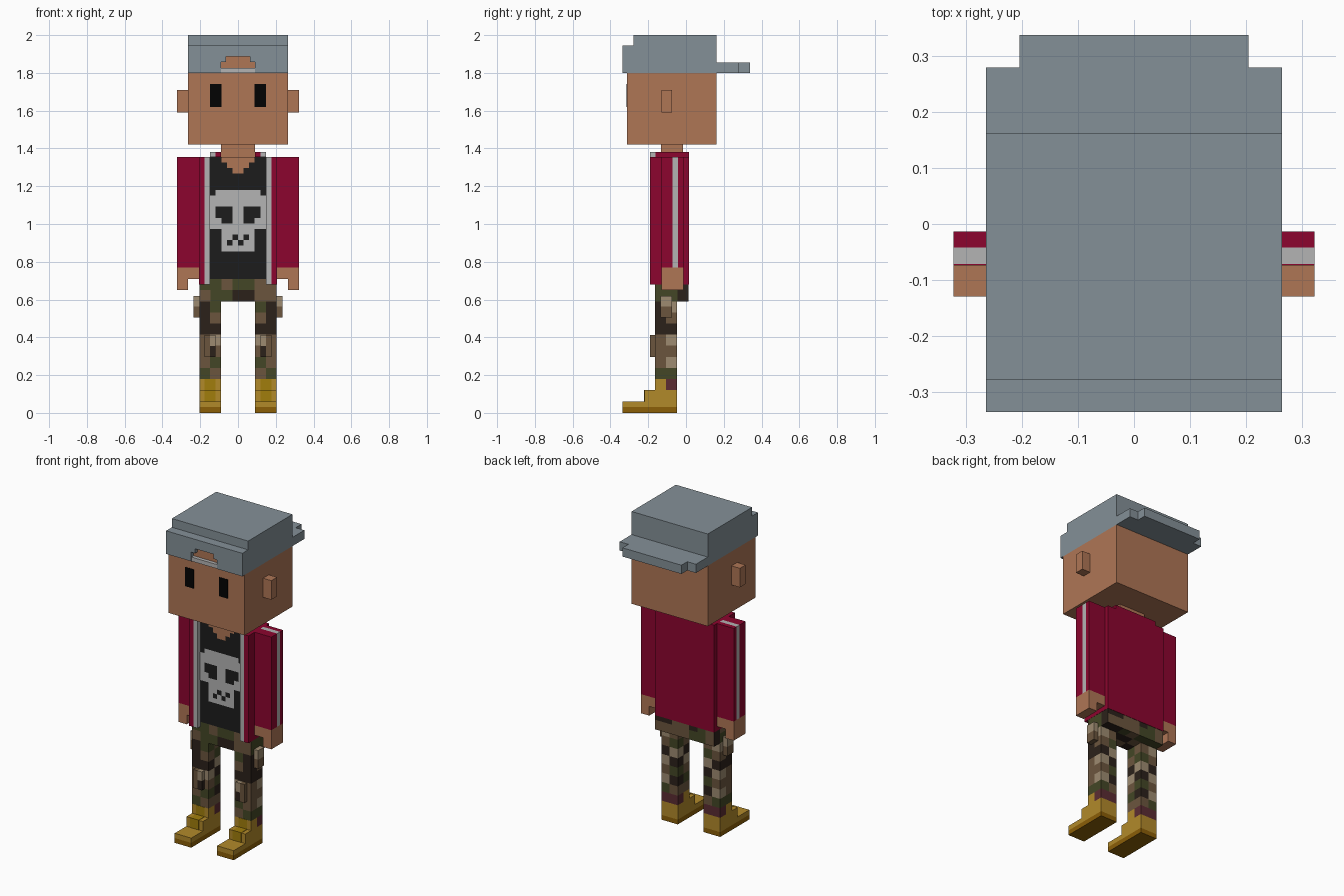
import bpy, bmesh, random
from mathutils import Vector

if "Cube" in bpy.data.objects:
    bpy.data.objects.remove(bpy.data.objects["Cube"])

random.seed(4)
HEX = dict(skin="AD7556", cap="838F96", light="B2B2B2", jacket="8B0D32", shirt="222222",
           gold="B0882E", tongue="A07D14", sole="8A5F10", sock="5C3036", eye="0A0A0A",
           g="45482A", b="6B5640", k="2F2620", t="9C8A70")
mats = {}


def mat(key):
    if key not in mats:
        m = bpy.data.materials.new("colour_" + key)
        rgb = [(int(HEX[key][i:i + 2], 16) / 255) ** 2.2 for i in (0, 2, 4)]
        m.diffuse_color = (*rgb, 1)
        m.use_nodes = True
        m.node_tree.nodes["Principled BSDF"].inputs["Base Color"].default_value = m.diffuse_color
        mats[key] = m
    return mats[key]


def finish(name, quads):
    """Turn a list of (points, colour key) into an object."""
    bm = bmesh.new()
    keys = []
    for pts, key in quads:
        if key not in keys:
            keys.append(key)
        f = bm.faces.new([bm.verts.new(p) for p in pts])
        f.material_index = keys.index(key)
    bmesh.ops.remove_doubles(bm, verts=bm.verts, dist=1e-4)
    bmesh.ops.recalc_face_normals(bm, faces=bm.faces)
    me = bpy.data.meshes.new(name)
    bm.to_mesh(me)
    bm.free()
    for key in keys:
        me.materials.append(mat(key))
    ob = bpy.data.objects.new(name, me)
    bpy.context.collection.objects.link(ob)


def block(name, x, y, z, colour, cells=(1, 1, 1), s=1):
    """Box whose outside is split in cells; colour is a key or f(i, j, k)."""
    lo, hi = Vector((x[0], y[0], z[0])), Vector((x[1], y[1], z[1]))
    quads = []
    for a in range(3):
        u, v = (a + 1) % 3, (a + 2) % 3
        for end in (0, 1):
            for i in range(cells[u]):
                for j in range(cells[v]):
                    idx = [0, 0, 0]
                    idx[a], idx[u], idx[v] = end * (cells[a] - 1), i, j
                    pts = []
                    for du, dv in ((0, 0), (1, 0), (1, 1), (0, 1)):
                        p = [0, 0, 0]
                        p[a] = hi[a] if end else lo[a]
                        p[u] = lo[u] + (hi[u] - lo[u]) * (i + du) / cells[u]
                        p[v] = lo[v] + (hi[v] - lo[v]) * (j + dv) / cells[v]
                        pts.append((p[0] * s, p[1], p[2]))
                    quads.append((pts, colour(*idx) if callable(colour) else colour))
    finish(name, quads)


def prism(name, outline, d, axis, colour):
    """Extrude an outline along y (axis 1, outline in xz) or z (axis 2, outline in xy)."""
    def at(p, h):
        return (p[0], h, p[1]) if axis == 1 else (p[0], p[1], h)
    n = len(outline)
    quads = [([at(p, h) for p in outline], colour) for h in d]
    for i in range(n):
        p, q = outline[i], outline[(i + 1) % n]
        quads.append(([at(p, d[0]), at(q, d[0]), at(q, d[1]), at(p, d[1])], colour))
    finish(name, quads)


def print_panel(name, rows, top, y, colour, px=0.0295):
    """Flat pixel pattern facing the front, centred on x = 0."""
    quads = []
    for r, row in enumerate(rows):
        for c, ch in enumerate(row):
            if ch == "#":
                x, z = (c - len(row) / 2) * px, top - r * px
                quads.append(([(x, y, z - px), (x + px, y, z - px), (x + px, y, z), (x, y, z)], colour))
    finish(name, quads)


def mirrored(pts):
    return pts + [(-x, h) for x, h in reversed(pts)]


# head and neck
block("head", (-.265, .265), (-.312, .162), (1.42, 1.8), "skin")
block("forehead", (-.1, .1), (-.312, -.28), (1.8, 1.9), "skin")
block("neck", (-.09, .09), (-.132, -.016), (1.34, 1.42), "skin")

# backwards cap
block("cap_band", (-.265, .265), (-.309, .162), (1.8, 1.945), "cap")
block("cap_crown", (-.265, .265), (-.278, .162), (1.945, 2), "cap")
prism("cap_front", mirrored([(.09, 1.8), (.265, 1.8), (.265, 1.945)])[:3] +
      [(-.265, 1.945), (-.265, 1.8), (-.09, 1.8), (-.09, 1.857), (-.064, 1.857),
       (-.064, 1.886), (.064, 1.886), (.064, 1.857), (.09, 1.857)], (-.336, -.309), 1, "cap")
block("cap_strap", (-.09, .09), (-.334, -.312), (1.8, 1.826), "light")
prism("cap_brim", mirrored([(.265, .162), (.265, .28), (.205, .28), (.205, .338)]),
      (1.8, 1.855), 2, "cap")

# torso
block("jacket_back", (-.206, .206), (-.13, .015), (.68, 1.355), "jacket")
block("shirt", (-.148, .148), (-.163, -.13), (.71, 1.355), "shirt")
block("collar_back", (-.09, .09), (-.016, .015), (1.355, 1.38), "jacket")
print_panel("neckline", ["######", ".####.", "..##.."], 1.355, -.165, "skin")
print_panel("shirt_print", [".########.", "##########", "##########", "#...##...#",
                            "#...##...#", "##..##..##", "##########", "..######..",
                            "..##.#.#..", "..#.#.##..", "..######.."], 1.18, -.165, "light")

# camouflage hips
block("hips", (-.205, .205), (-.163, .013), (.59, .71),
      lambda i, j, k: random.choice("ggbkkb"), (7, 3, 2))

# leg layers from the top: front outer, front inner, back outer, back inner
LAYERS = ["kgtb", "kbbg", "kkkt", "bttk", "bbbg", "bgtk", "gbgb"]


def leg_colour(i, j, k):
    return LAYERS[6 - k][(1 - i) + 2 * j]


for s, side in ((1, "right"), (-1, "left")):
    def part(name, x, y, z, colour, cells=(1, 1, 1)):
        block(side + "_" + name, x, y, z, colour, cells, s)

    # face
    part("ear", (.265, .323), (-.13, -.073), (1.59, 1.71), "skin")
    part("eye", (.088, .148), (-.314, -.311), (1.62, 1.74), "eye")

    # jacket front with striped edge, collar
    part("jacket_front", (.148, .206), (-.191, -.13), (.68, 1.355),
         lambda i, j, k: "light" if i == 0 else "jacket", (2, 1, 1))
    part("collar", (.09, .148), (-.191, .015), (1.355, 1.38),
         lambda i, j, k: "light" if i == 1 and j == 0 else "jacket", (2, 7, 1))

    # arm
    part("sleeve", (.206, .323), (-.13, -.013), (.77, 1.355),
         lambda i, j, k: "light" if j == 2 else "jacket", (1, 4, 1))
    part("hand", (.206, .323), (-.13, -.013), (.708, .77), "skin")
    part("fingers", (.265, .323), (-.13, -.013), (.65, .708), "skin")

    # trouser leg with pockets
    part("leg", (.09, .205), (-.163, -.047), (.18, .59), leg_colour, (2, 2, 7))
    part("side_pocket", (.205, .235), (-.135, -.075), (.505, .62),
         lambda i, j, k: "bt"[k], (1, 1, 2))
    part("knee_pocket", (.118, .178), (-.191, -.163), (.297, .413),
         lambda i, j, k: ("kb", "tb")[k][i], (2, 1, 2))

    # boot
    part("boot_shaft", (.09, .205), (-.163, -.047), (.12, .18),
         lambda i, j, k: ("gold", "sock")[j], (1, 2, 1))
    part("boot_ankle", (.09, .205), (-.22, -.047), (.06, .12), "gold")
    part("boot_toe", (.09, .205), (-.336, -.047), (.03, .06), "gold")
    part("boot_sole", (.09, .205), (-.336, -.047), (0, .03), "sole")
    part("upper_tongue", (.118, .178), (-.165, -.15), (.12, .18), "tongue")
    part("lower_tongue", (.118, .178), (-.222, -.163), (.06, .122), "tongue")
